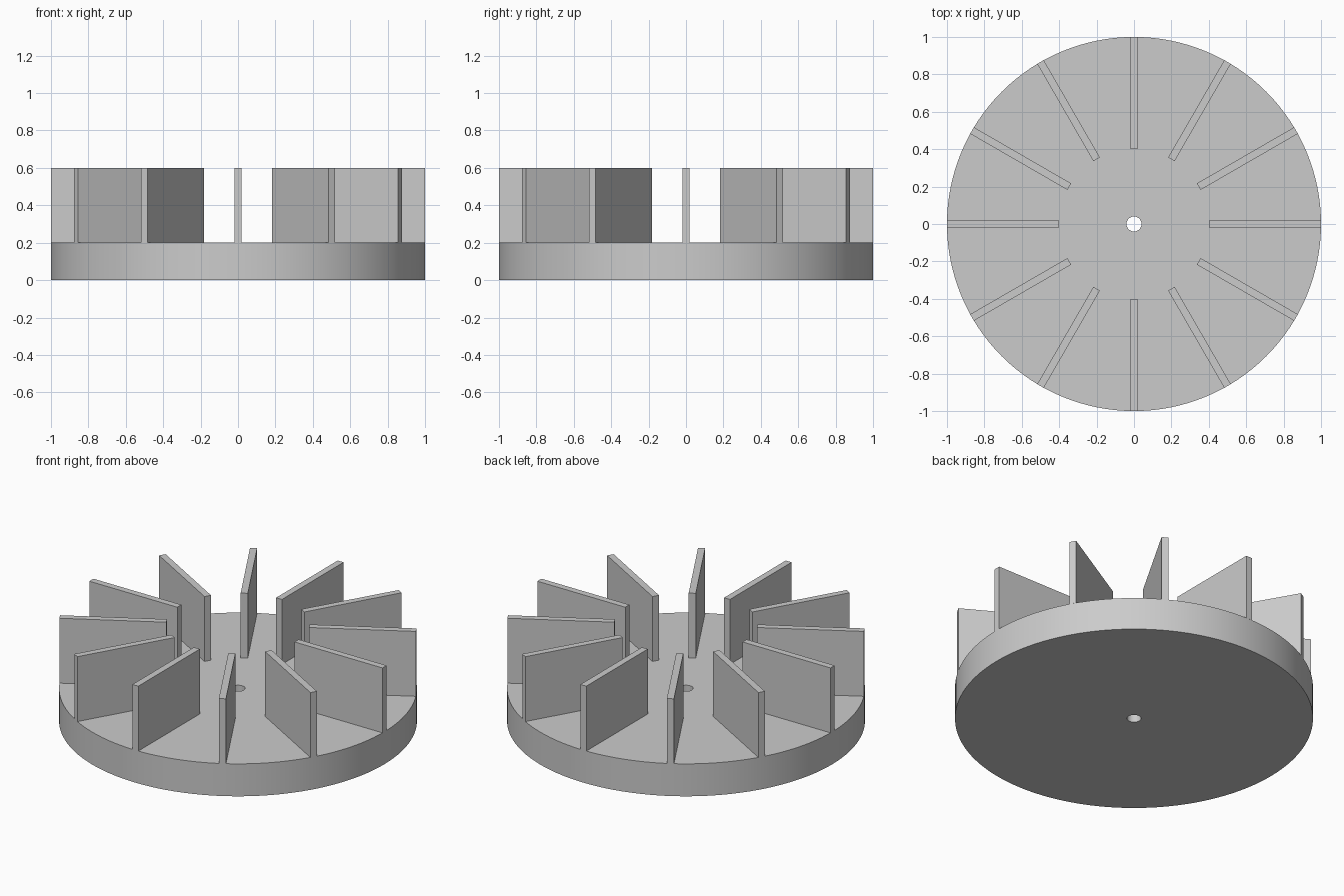
import bpy
import bmesh
from math import cos, sin, pi, radians
from mathutils import Matrix, Vector

cube = bpy.data.objects.get("Cube")
if cube:
    bpy.data.objects.remove(cube, do_unlink=True)

RADIUS, HOLE, BASE_H, TOP = 1.0, 0.04, 0.2, 0.6
BLADE_INNER, BLADE_T, BLADES, SEGMENTS = 0.4, 0.04, 12, 128

grey = bpy.data.materials.new("light grey")
grey.use_nodes = True
colour = (0.6, 0.6, 0.6, 1)
grey.diffuse_color = colour
grey.node_tree.nodes["Principled BSDF"].inputs["Base Color"].default_value = colour


def add_object(name, bm):
    bmesh.ops.recalc_face_normals(bm, faces=bm.faces)
    mesh = bpy.data.meshes.new(name)
    bm.to_mesh(mesh)
    bm.free()
    mesh.materials.append(grey)
    obj = bpy.data.objects.new(name, mesh)
    bpy.context.collection.objects.link(obj)
    return obj


# Base disc with a shaft hole: a rectangular section swept round z
bm = bmesh.new()
section = [(HOLE, 0), (RADIUS, 0), (RADIUS, BASE_H), (HOLE, BASE_H)]
rings = [[bm.verts.new((r * cos(2 * pi * i / SEGMENTS), r * sin(2 * pi * i / SEGMENTS), z))
          for i in range(SEGMENTS)] for r, z in section]
for k, ring in enumerate(rings):
    after = rings[(k + 1) % len(rings)]
    for i in range(SEGMENTS):
        j = (i + 1) % SEGMENTS
        bm.faces.new((ring[i], ring[j], after[j], after[i]))
disc = add_object("base_disc", bm)
bpy.ops.object.select_all(action="DESELECT")
disc.select_set(True)
bpy.context.view_layer.objects.active = disc
bpy.ops.object.shade_smooth_by_angle(angle=radians(30))

# Upright radial blades, flush with the rim
for n in range(BLADES):
    bm = bmesh.new()
    size = Vector((RADIUS - BLADE_INNER, BLADE_T, TOP - BASE_H))
    centre = Vector(((RADIUS + BLADE_INNER) / 2, 0, (TOP + BASE_H) / 2))
    place = (Matrix.Rotation(2 * pi * n / BLADES, 4, "Z")
             @ Matrix.Translation(centre) @ Matrix.Diagonal(size.to_4d()))
    bmesh.ops.create_cube(bm, size=1, matrix=place)
    add_object(f"blade_{n + 1}", bm)
